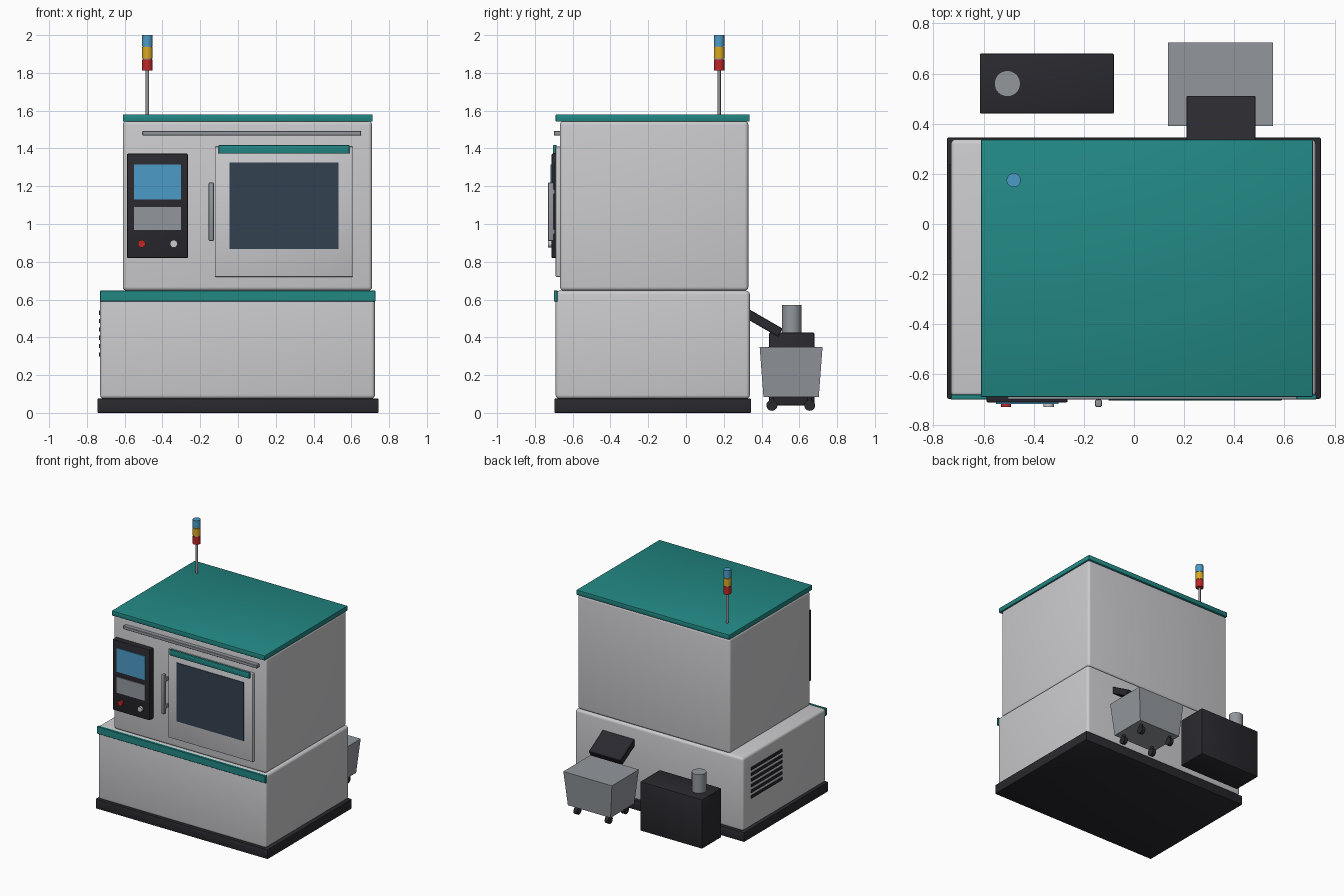
import bpy, bmesh, math
from mathutils import Matrix, Vector

if "Cube" in bpy.data.objects:
    bpy.data.objects.remove(bpy.data.objects["Cube"])


def material(name, rgb):
    m = bpy.data.materials.new(name)
    m.diffuse_color = (*rgb, 1)
    m.use_nodes = True
    m.node_tree.nodes["Principled BSDF"].inputs["Base Color"].default_value = m.diffuse_color
    return m


BODY = material("light grey paint", (0.60, 0.60, 0.62))
TEAL = material("teal trim", (0.016, 0.245, 0.23))
DARK = material("charcoal", (0.022, 0.022, 0.028))
STEEL = material("steel grey", (0.29, 0.31, 0.34))
GLASS = material("dark glass", (0.033, 0.052, 0.082))
BLUE = material("blue", (0.075, 0.33, 0.58))
AMBER = material("amber", (0.70, 0.40, 0.015))
RED = material("red", (0.52, 0.02, 0.022))


def finish(name, bm, mat, bevel=0.0, segments=3):
    me = bpy.data.meshes.new(name)
    bmesh.ops.recalc_face_normals(bm, faces=bm.faces)
    if bevel:
        bmesh.ops.bevel(bm, geom=list(bm.edges), offset=bevel, segments=segments,
                        profile=0.5, affect='EDGES', clamp_overlap=True)
    bm.to_mesh(me)
    bm.free()
    me.materials.append(mat)
    ob = bpy.data.objects.new(name, me)
    bpy.context.collection.objects.link(ob)
    bpy.ops.object.select_all(action='DESELECT')
    ob.select_set(True)
    bpy.context.view_layer.objects.active = ob
    bpy.ops.object.shade_smooth_by_angle(angle=math.radians(35))
    return ob


def box(name, x, y, z, mat, bevel=0.0, segments=2, taper=1.0):
    """Box from (min, max) ranges; taper scales the bottom face."""
    bm = bmesh.new()
    bmesh.ops.create_cube(bm, size=1)
    for v in bm.verts:
        k = taper if v.co.z < 0 else 1.0
        v.co = Vector((sum(x) / 2 + v.co.x * k * (x[1] - x[0]),
                       sum(y) / 2 + v.co.y * k * (y[1] - y[0]),
                       sum(z) / 2 + v.co.z * (z[1] - z[0])))
    return finish(name, bm, mat, bevel, segments)


def cylinder(name, centre, r, length, mat, axis='Z', sides=32):
    bm = bmesh.new()
    rot = {'Z': Matrix(), 'Y': Matrix.Rotation(math.pi / 2, 4, 'X'),
           'X': Matrix.Rotation(math.pi / 2, 4, 'Y')}[axis]
    bmesh.ops.create_cone(bm, cap_ends=True, segments=sides, radius1=r, radius2=r,
                          depth=length, matrix=Matrix.Translation(centre) @ rot)
    return finish(name, bm, mat)


# Cabinet
box("plinth", (-0.745, 0.745), (-0.697, 0.345), (0, 0.075), DARK, 0.005)
box("lower_cabinet", (-0.73, 0.725), (-0.69, 0.338), (0.075, 0.647), BODY, 0.02, 4)
box("waist_stripe", (-0.73, 0.727), (-0.70, -0.68), (0.59, 0.647), TEAL, 0.002, 1)
box("upper_cabinet", (-0.61, 0.71), (-0.667, 0.33), (0.647, 1.545), BODY, 0.02, 4)
box("roof", (-0.61, 0.713), (-0.69, 0.337), (1.542, 1.58), TEAL, 0.004)
box("top_rail", (-0.505, 0.652), (-0.70, -0.66), (1.468, 1.493), STEEL, 0.003, 1)

# Sliding door
box("door", (-0.122, 0.61), (-0.69, -0.66), (0.72, 1.41), BODY, 0.005)
box("door_window", (-0.045, 0.533), (-0.695, -0.687), (0.868, 1.325), GLASS)
box("door_header", (-0.103, 0.59), (-0.704, -0.685), (1.372, 1.418), TEAL, 0.004)
box("door_handle", (-0.155, -0.128), (-0.73, -0.70), (0.91, 1.22), STEEL, 0.006)
for z in (0.96, 1.17):
    box("handle_mount", (-0.15, -0.133), (-0.705, -0.66), (z - 0.012, z + 0.012), STEEL)

# Control panel
box("control_panel", (-0.588, -0.265), (-0.712, -0.66), (0.82, 1.372), DARK, 0.006)
box("display", (-0.55, -0.302), (-0.718, -0.709), (1.13, 1.315), BLUE)
box("keypad", (-0.55, -0.302), (-0.718, -0.709), (0.967, 1.09), STEEL)
for name, x, mat in (("red_button", -0.51, RED), ("white_button", -0.34, BODY)):
    cylinder(name, (x, -0.718, 0.895), 0.02, 0.024, mat, 'Y', 24)

# Signal tower
TX, TY = -0.48, 0.175
cylinder("signal_pole", (TX, TY, 1.70), 0.009, 0.26, STEEL, sides=16)
cylinder("signal_core", (TX, TY, 1.90), 0.024, 0.17, STEEL)
for name, z, mat in (("red_lamp", 1.842, RED), ("amber_lamp", 1.906, AMBER),
                     ("blue_lamp", 1.97, BLUE)):
    cylinder(name, (TX, TY, z), 0.028, 0.06, mat)

# Side vents
for i in range(6):
    z = 0.31 + i * 0.044
    box("vent_slat", (-0.736, -0.727), (-0.14, 0.24), (z - 0.011, z + 0.011), DARK)

# Coolant tank with pump
box("coolant_tank", (-0.615, -0.08), (0.44, 0.68), (0.04, 0.425), DARK, 0.006)
cylinder("coolant_pump", (-0.505, 0.56, 0.495), 0.052, 0.15, STEEL)

# Chip chute sloping out of the back
chute = box("chip_chute", (-0.138, 0.138), (-0.15, 0.15), (-0.025, 0.025), DARK, 0.003, 1)
chute.location = (0.347, 0.37, 0.499)
chute.rotation_euler = (math.radians(-30), 0, 0)

# Chip bin on casters
box("chip_bin", (0.135, 0.555), (0.39, 0.723), (0.085, 0.35), STEEL, taper=0.88)
for x in (0.21, 0.48):
    for y in (0.455, 0.655):
        cylinder("caster_wheel", (x, y, 0.04), 0.029, 0.03, DARK, 'X', 20)
        cylinder("caster_stem", (x, y, 0.07), 0.012, 0.04, DARK, sides=12)
